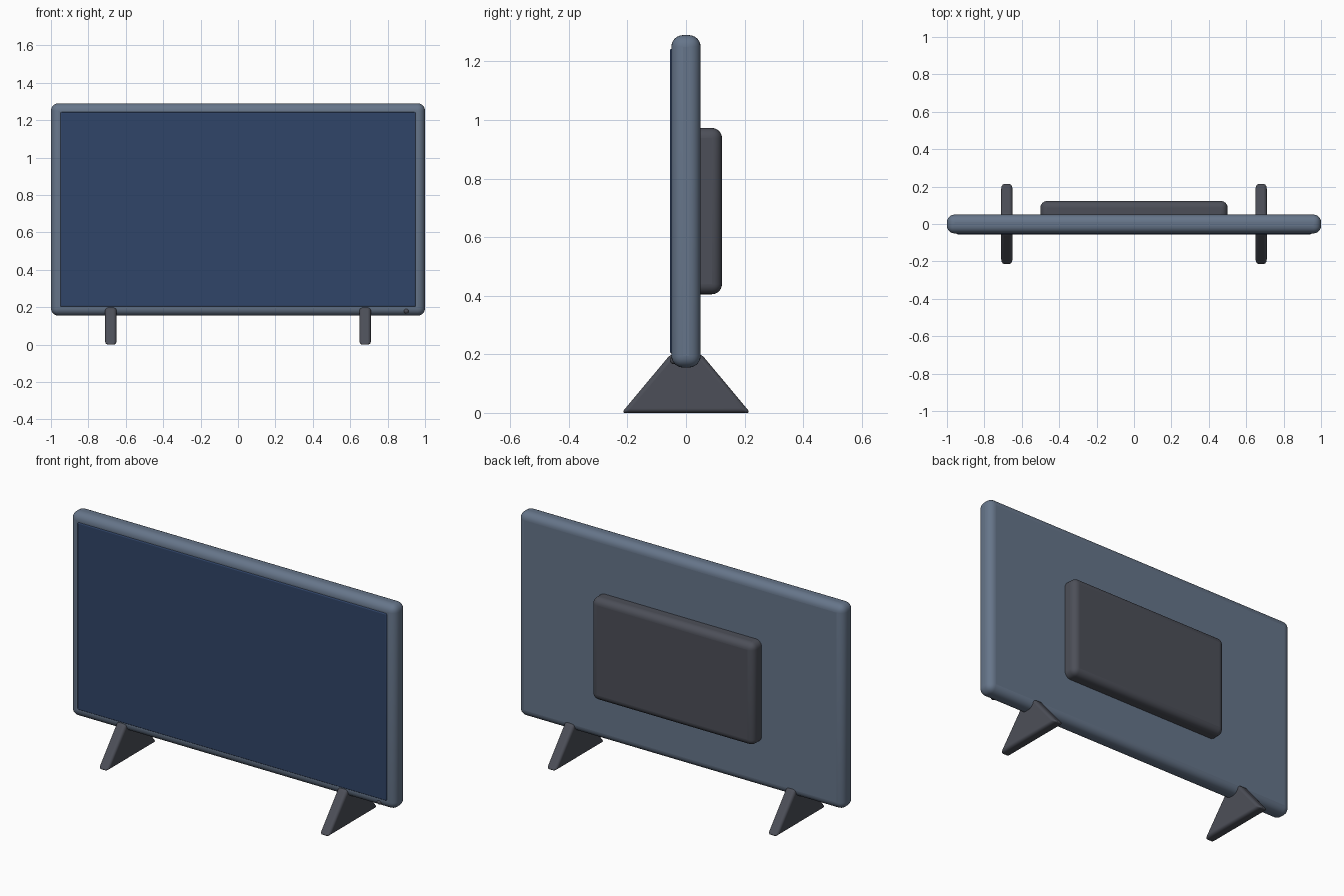
import bpy, bmesh, math

if "Cube" in bpy.data.objects:
    bpy.data.objects.remove(bpy.data.objects["Cube"])


def material(name, rgb):
    m = bpy.data.materials.new(name)
    m.diffuse_color = (*rgb, 1)
    m.use_nodes = True
    m.node_tree.nodes["Principled BSDF"].inputs["Base Color"].default_value = m.diffuse_color
    return m


FRAME = material("slate grey", (0.133, 0.179, 0.254))
DARK = material("charcoal", (0.073, 0.078, 0.098))
SCREEN = material("deep blue", (0.030, 0.059, 0.140))


def finish(name, bm, mat, bevel, segments):
    bmesh.ops.recalc_face_normals(bm, faces=bm.faces)
    mesh = bpy.data.meshes.new(name)
    bm.to_mesh(mesh)
    bm.free()
    mesh.materials.append(mat)
    ob = bpy.data.objects.new(name, mesh)
    bpy.context.collection.objects.link(ob)
    mod = ob.modifiers.new("rounded edges", 'BEVEL')
    mod.width = bevel
    mod.segments = segments
    mod.limit_method = 'ANGLE'
    bpy.ops.object.select_all(action='DESELECT')
    ob.select_set(True)
    bpy.context.view_layer.objects.active = ob
    bpy.ops.object.shade_smooth_by_angle(angle=math.radians(35))
    return ob


def prism(name, outline, x0, x1, mat, bevel, segments=5):
    """Extrude a (y, z) outline from x0 to x1."""
    bm = bmesh.new()
    face = bm.faces.new([bm.verts.new((x0, y, z)) for y, z in outline])
    ext = bmesh.ops.extrude_face_region(bm, geom=[face])
    verts = [g for g in ext["geom"] if isinstance(g, bmesh.types.BMVert)]
    bmesh.ops.translate(bm, verts=verts, vec=(x1 - x0, 0, 0))
    return finish(name, bm, mat, bevel, segments)


def box(name, x, y0, y1, z0, z1, mat, bevel, segments=5):
    return prism(name, [(y0, z0), (y1, z0), (y1, z1), (y0, z1)], -x, x, mat, bevel, segments)


# Main housing, display panel and rear electronics cover
box("housing", 1.0, -0.05, 0.05, 0.155, 1.29, FRAME, 0.04, 6)
box("screen", 0.95, -0.055, -0.03, 0.203, 1.243, SCREEN, 0.006, 3)
box("rear_cover", 0.5, 0.015, 0.123, 0.405, 0.973, DARK, 0.035, 6)

# Two splayed feet
for side, cx in (("left", -0.68), ("right", 0.68)):
    prism(side + "_foot", [(-0.22, 0), (0.22, 0), (0.053, 0.2), (-0.053, 0.2)],
          cx - 0.03, cx + 0.03, DARK, 0.015, 4)

# Small indicator on the lower bezel
bm = bmesh.new()
bmesh.ops.create_uvsphere(bm, u_segments=20, v_segments=12, radius=0.014)
bmesh.ops.translate(bm, verts=bm.verts, vec=(0.9, -0.041, 0.18))
led = finish("indicator", bm, DARK, 0.001, 1)
led.modifiers.remove(led.modifiers["rounded edges"])
